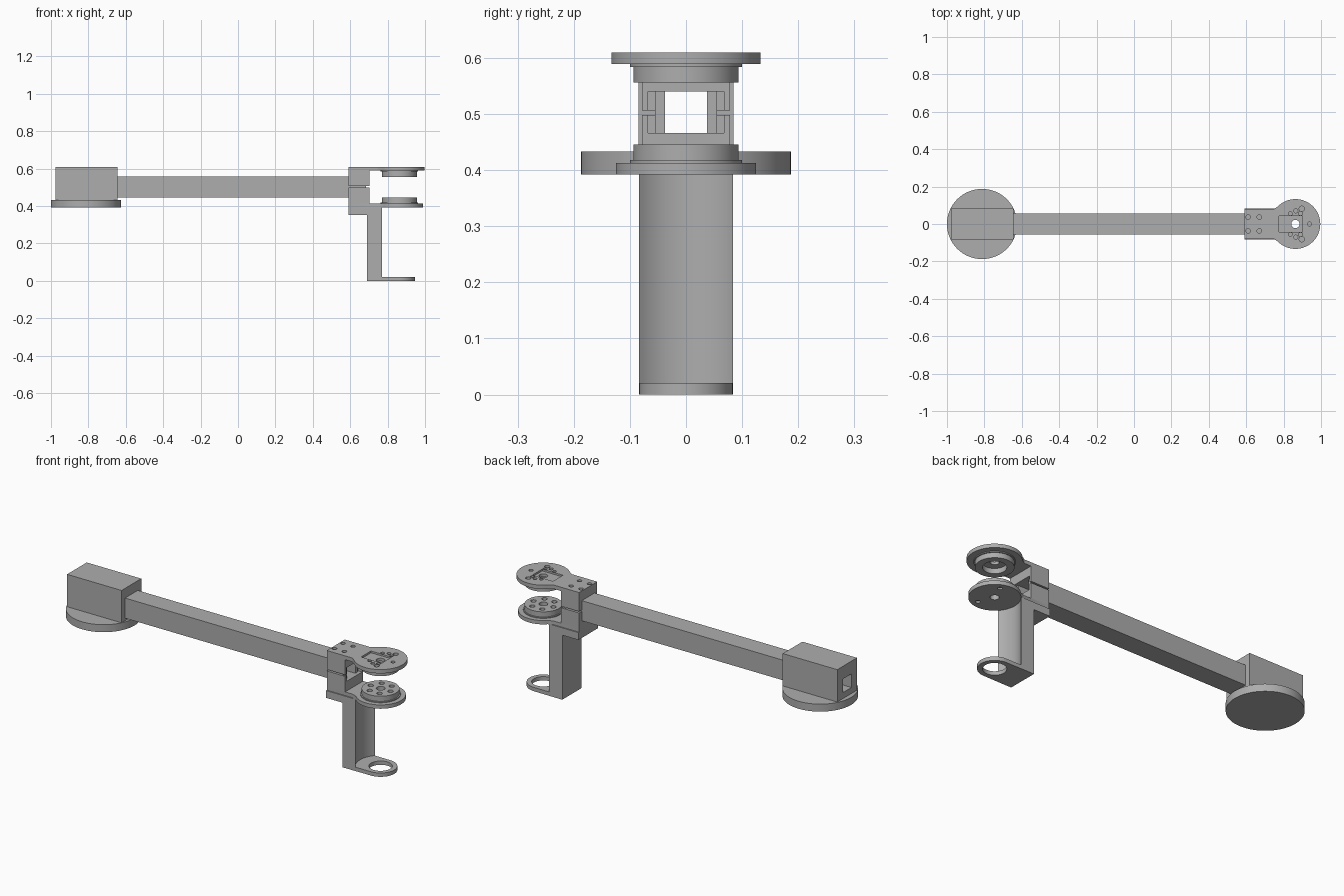
import bpy
import bmesh
from math import sin, cos, pi, radians, sqrt

if "Cube" in bpy.data.objects:
    bpy.data.objects.remove(bpy.data.objects["Cube"], do_unlink=True)

grey = bpy.data.materials.new("plain grey")
grey.use_nodes = True
COLOUR = (0.42, 0.42, 0.42, 1)
grey.diffuse_color = COLOUR
grey.node_tree.nodes["Principled BSDF"].inputs["Base Color"].default_value = COLOUR

AXIS = 0.863   # x of the joint axis
TUBE_Z = 0.502  # height of the tube centre line


def arc(cx, cy, r, a0=0, a1=360, n=64):
    """Points on an arc; a full circle leaves out the repeated end."""
    full = a1 - a0 == 360
    steps = n if full else n - 1
    return [(cx + r * cos(radians(a0 + (a1 - a0) * i / steps)),
             cy + r * sin(radians(a0 + (a1 - a0) * i / steps))) for i in range(n)]


def rect(x0, x1, y0, y1):
    return [(x0, y0), (x1, y0), (x1, y1), (x0, y1)]


def prism(name, pts, z0, z1):
    """Extrude a flat outline from z0 to z1."""
    bm = bmesh.new()
    face = bm.faces.new([bm.verts.new((x, y, z0)) for x, y in pts])
    top = bmesh.ops.extrude_face_region(bm, geom=[face])["geom"]
    for v in top:
        if isinstance(v, bmesh.types.BMVert):
            v.co.z = z1
    bmesh.ops.recalc_face_normals(bm, faces=bm.faces)
    mesh = bpy.data.meshes.new(name)
    bm.to_mesh(mesh)
    bm.free()
    mesh.materials.append(grey)
    obj = bpy.data.objects.new(name, mesh)
    bpy.context.collection.objects.link(obj)
    return obj


def cut(obj, *shapes):
    """Subtract prisms, each given as (outline, z0, z1)."""
    for shape in shapes:
        cutter = prism("cutter", *shape)
        cutter.hide_render = True
        mod = obj.modifiers.new("cut", 'BOOLEAN')
        mod.operation, mod.solver, mod.object = 'DIFFERENCE', 'EXACT', cutter
        bpy.context.view_layer.update()
        deps = bpy.context.evaluated_depsgraph_get()
        mesh = bpy.data.meshes.new_from_object(obj.evaluated_get(deps))
        obj.modifiers.clear()
        obj.data = mesh
        bpy.data.objects.remove(cutter, do_unlink=True)
    return obj


def hole(x, y, r, z0, z1, n=20):
    return arc(x, y, r, n=n), z0, z1


# Round foot plate with the hollow block on it
prism("base_disc", arc(-0.8125, 0, 0.1875, n=96), 0.392, 0.433)
bore = (rect(-1.1, 0.8, -0.037, 0.037), TUBE_Z - 0.036, TUBE_Z + 0.038)
cut(prism("base_block", rect(-0.975, -0.645, -0.085, 0.085), 0.433, 0.61), bore)

# Square hollow arm
cut(prism("arm_tube", rect(-0.66, 0.685, -0.055, 0.055), TUBE_Z - 0.055, TUBE_Z + 0.055), bore)

# Two clamp halves around the arm end, with a thin gap between them
socket = (rect(0.5, 0.685, -0.055, 0.055), TUBE_Z - 0.055, TUBE_Z + 0.055)
window = (rect(0.68, 0.8, -0.068, 0.068), TUBE_Z - 0.036, TUBE_Z + 0.038)
screws = [(x, y) for x in (0.61, 0.67) for y in (-0.037, 0.037)]
for name, z0, z1 in (("lower_clamp", 0.413, 0.498), ("upper_clamp", 0.506, 0.589)):
    cut(prism(name, rect(0.592, 0.703, -0.078, 0.078), z0, z1), socket, window)


def plate_outline(r):
    return [(0.592, 0.078), (0.592, -0.078), (0.745, -0.078)] + \
        arc(AXIS, 0, r, -135, 135, 72) + [(0.745, 0.078)]


# Upper joint plate with its rectangular pocket and screw holes
upper = prism("upper_plate", plate_outline(0.133), 0.589, 0.61)
small = [(AXIS + 0.075, 0, 0.011)]
for s in (-1, 1):
    small += [(0.897, s * 0.082, 0.014), (0.865, s * 0.07, 0.011),
              (0.836, s * 0.056, 0.01), (0.89, s * 0.056, 0.01)]
cut(upper, (rect(0.775, 0.9, -0.043, 0.043), 0.6, 0.65),
    hole(AXIS, 0, 0.022, 0.5, 0.7, 32),
    *[hole(x, y, r, 0.597, 0.65) for x, y, r in small],
    *[hole(x, y, 0.012, 0.597, 0.65) for x, y in screws])

# Lower joint plate
lower = prism("lower_plate", plate_outline(0.125), 0.392, 0.413)
cut(lower, hole(AXIS, 0, 0.022, 0.3, 0.5, 32),
    *[hole(AXIS + 0.035, s * 0.082, 0.012, 0.38, 0.402) for s in (-1, 1)])

# Facing hubs between the plates
ring = [(AXIS + 0.06 * cos(k * pi / 3), 0.06 * sin(k * pi / 3)) for k in range(6)]
for name, z0, z1 in (("lower_hub_flange", 0.413, 0.418), ("upper_hub_flange", 0.584, 0.589)):
    cut(prism(name, arc(AXIS, 0, 0.1), z0, z1), hole(AXIS, 0, 0.022, 0.3, 0.7, 32))
cut(prism("lower_hub", arc(AXIS, 0, 0.094), 0.418, 0.446),
    hole(AXIS, 0, 0.022, 0.3, 0.6, 32),
    *[hole(x, y, 0.014, 0.432, 0.5) for x, y in ring])
cut(prism("upper_hub", arc(AXIS, 0, 0.094), 0.556, 0.584),
    hole(AXIS, 0, 0.058, 0.5, 0.65, 48))

# Hanging bracket: shelf, leg with a hollowed front, ring foot
prism("bracket_shelf", rect(0.592, 0.692, -0.084, 0.084), 0.353, 0.393)
hollow = [(AXIS - sqrt(0.125 ** 2 - y * y), y)
          for y in [0.084 * (i / 12 - 1) for i in range(25)]]
prism("bracket_leg", [(0.69, 0.084), (0.69, -0.084)] + hollow, 0, 0.393)
foot = prism("bracket_foot", [(0.69, 0.084), (0.69, -0.084)] +
             arc(AXIS, 0, 0.083, -90, 90, 40), 0, 0.021)
cut(foot, hole(AXIS, 0, 0.058, -0.1, 0.1, 48))

# Smooth the round walls, keep the edges sharp
bpy.ops.object.select_all(action='DESELECT')
for obj in bpy.context.collection.objects:
    if obj.type == 'MESH' and grey.name in obj.data.materials:
        obj.select_set(True)
        bpy.context.view_layer.objects.active = obj
bpy.ops.object.shade_smooth_by_angle(angle=radians(30))
